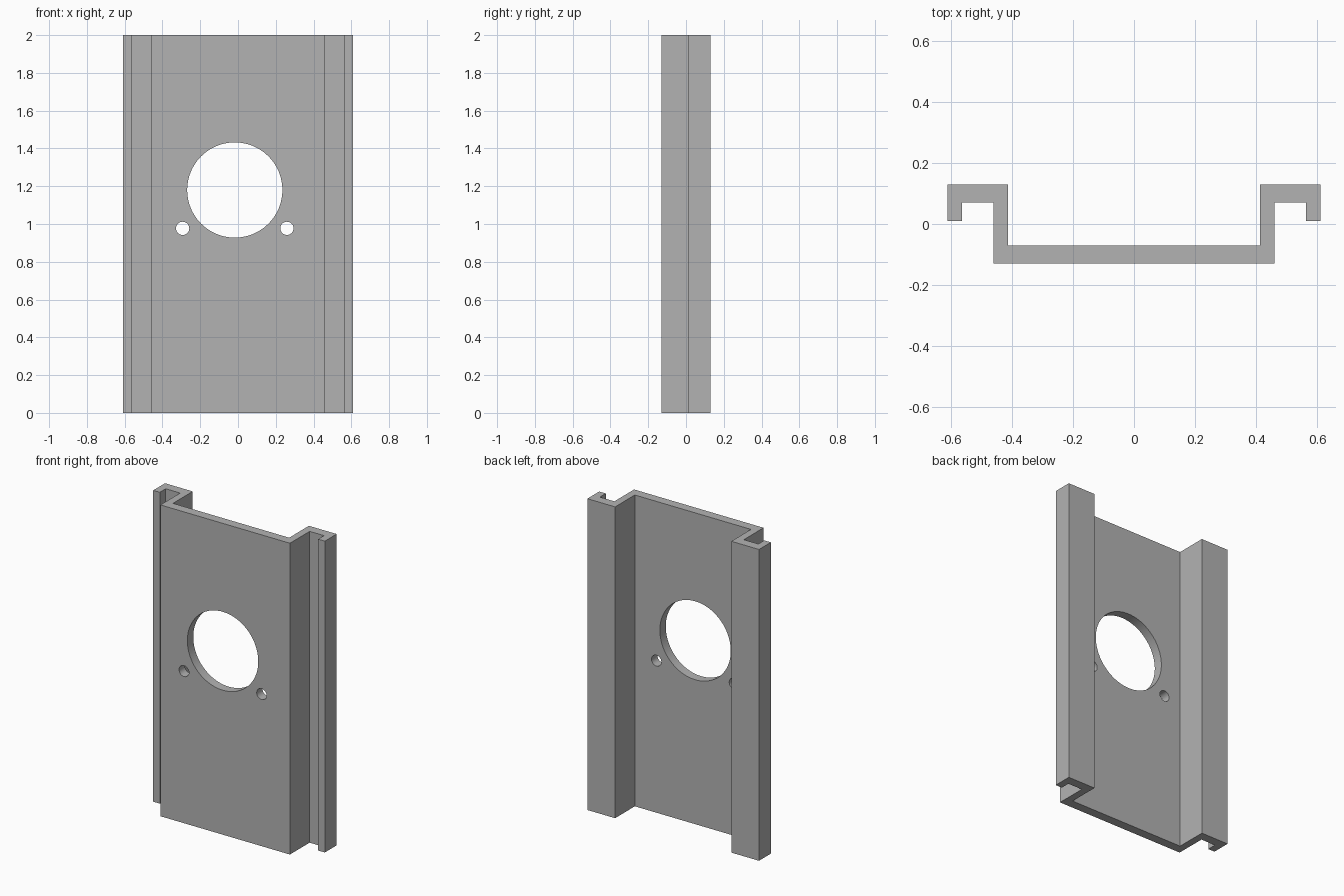
import bpy
import bmesh
from math import radians

cube = bpy.data.objects.get("Cube")
if cube:
    bpy.data.objects.remove(cube, do_unlink=True)

HEIGHT = 2.0

# Plain grey metal
grey = bpy.data.materials.new("grey metal")
grey.use_nodes = True
colour = (0.45, 0.45, 0.45, 1)
grey.diffuse_color = colour
grey.node_tree.nodes["Principled BSDF"].inputs["Base Color"].default_value = colour

# Folded channel: half the cross-section, mirrored, then extruded upward
half = [(0.46, -0.13), (0.46, 0.07), (0.563, 0.07), (0.563, 0.01),
        (0.61, 0.01), (0.61, 0.13), (0.413, 0.13), (0.413, -0.07)]
section = half + [(-x, y) for x, y in reversed(half)]

bm = bmesh.new()
base = bm.faces.new([bm.verts.new((x, y, 0)) for x, y in section])
extruded = bmesh.ops.extrude_face_region(bm, geom=[base])["geom"]
top = [v for v in extruded if isinstance(v, bmesh.types.BMVert)]
bmesh.ops.translate(bm, verts=top, vec=(0, 0, HEIGHT))
bmesh.ops.recalc_face_normals(bm, faces=bm.faces)
mesh = bpy.data.meshes.new("channel_plate")
bm.to_mesh(mesh)
bm.free()
plate = bpy.data.objects.new("channel_plate", mesh)
bpy.context.collection.objects.link(plate)
mesh.materials.append(grey)


def drill(name, x, z, radius, sides):
    """Cut a round hole through the web of the channel."""
    bpy.ops.mesh.primitive_cylinder_add(
        vertices=sides, radius=radius, depth=0.12,
        location=(x, -0.1, z), rotation=(radians(90), 0, 0))
    cutter = bpy.context.object
    cutter.name = name
    cutter.hide_render = True
    cutter.data.materials.append(grey)
    mod = plate.modifiers.new(name, "BOOLEAN")
    mod.operation = "DIFFERENCE"
    mod.solver = "EXACT"
    mod.object = cutter
    bpy.context.view_layer.objects.active = plate
    bpy.ops.object.modifier_apply(modifier=name)
    bpy.data.objects.remove(cutter, do_unlink=True)


# Large opening with a fixing hole low on each side
CENTRE = -0.017
drill("main_opening", CENTRE, 1.18, 0.252, 96)
for side, name in ((-1, "right_fixing_hole"), (1, "left_fixing_hole")):
    drill(name, CENTRE + side * 0.276, 0.977, 0.035, 48)

# Smooth hole walls, crisp folds
bpy.ops.object.select_all(action="DESELECT")
plate.select_set(True)
bpy.context.view_layer.objects.active = plate
bpy.ops.object.shade_smooth_by_angle(angle=radians(30))
